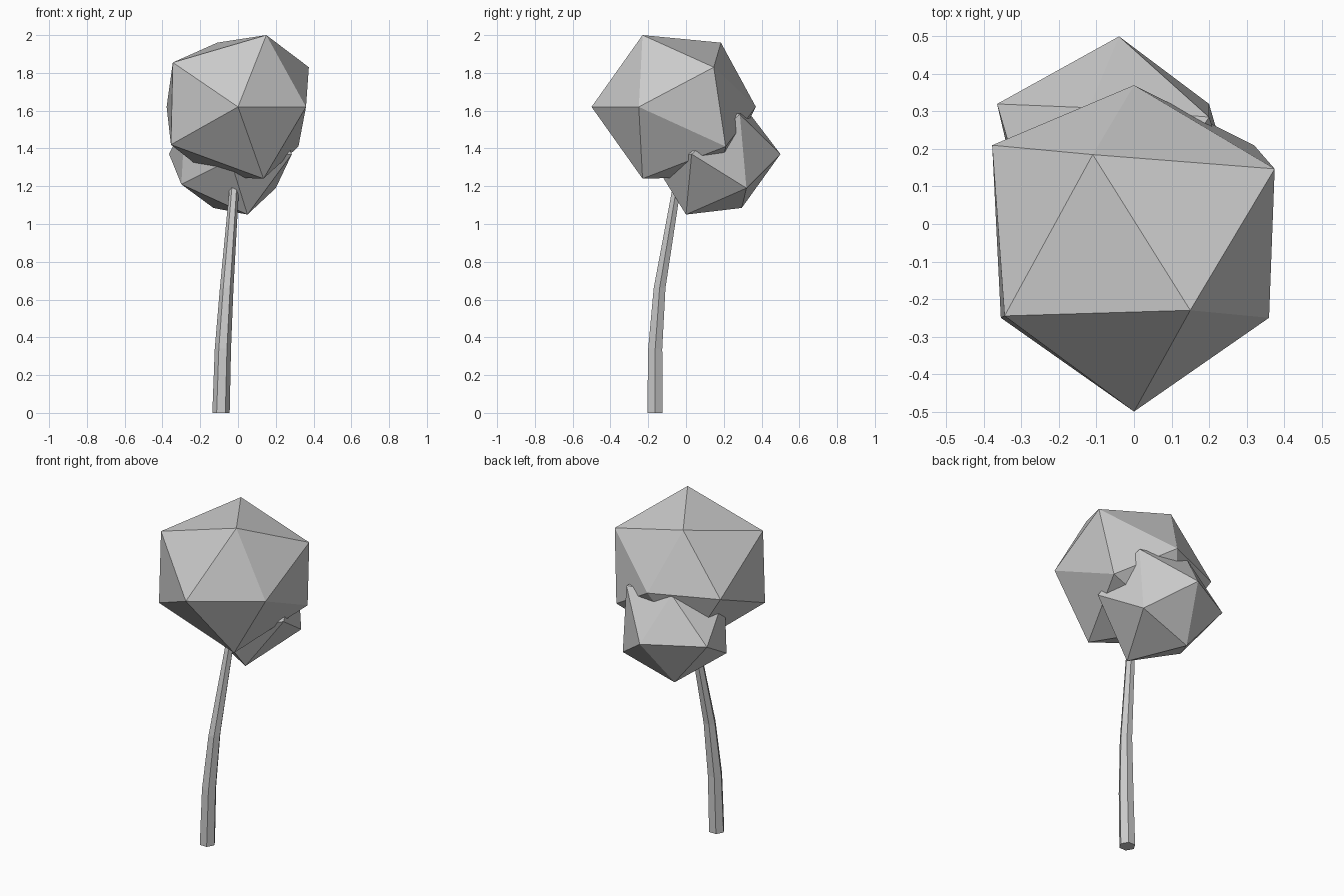
import bpy
import bmesh
from math import cos, sin, tau

cube = bpy.data.objects.get("Cube")
if cube:
    bpy.data.objects.remove(cube, do_unlink=True)

grey = bpy.data.materials.new("plain_grey")
grey.use_nodes = True
colour = (0.6, 0.6, 0.6, 1.0)
grey.diffuse_color = colour
grey.node_tree.nodes["Principled BSDF"].inputs["Base Color"].default_value = colour


def finish(name, bm):
    """Turn a bmesh into a flat-shaded object."""
    bmesh.ops.recalc_face_normals(bm, faces=bm.faces)
    mesh = bpy.data.meshes.new(name)
    bm.to_mesh(mesh)
    bm.free()
    mesh.materials.append(grey)
    obj = bpy.data.objects.new(name, mesh)
    bpy.context.collection.objects.link(obj)
    return obj


def foliage(name, corners):
    """Uneven twenty-sided clump spanned by its twelve corners."""
    bm = bmesh.new()
    for corner in corners:
        bm.verts.new(corner)
    bmesh.ops.convex_hull(bm, input=bm.verts)
    return finish(name, bm)


def trunk(name, path, sides=6):
    """Tapered, bent prism through (x, y, z, radius) stations."""
    bm = bmesh.new()
    rings = [[bm.verts.new((x + r * cos(tau * i / sides),
                            y + r * sin(tau * i / sides), z))
              for i in range(sides)] for x, y, z, r in path]
    for low, high in zip(rings, rings[1:]):
        for i in range(sides):
            j = (i + 1) % sides
            bm.faces.new((low[i], low[j], high[j], high[i]))
    bm.faces.new(rings[0][::-1])
    bm.faces.new(rings[-1])
    return finish(name, bm)


# Large upper clump: front tip, front ring, back ring, back tip
foliage("large_foliage", [
    (0, -0.5, 1.62),
    (0.15, -0.23, 2.0), (-0.345, -0.245, 1.855), (-0.355, -0.25, 1.42),
    (0.135, -0.23, 1.24), (0.36, -0.25, 1.62),
    (0.375, 0.147, 1.83), (-0.11, 0.185, 1.96), (-0.378, 0.21, 1.62),
    (-0.14, 0.18, 1.25), (0.32, 0.21, 1.41),
    (0, 0.37, 1.62),
])

# Small lower clump at the back
foliage("small_foliage", [
    (-0.04, 0.5, 1.37),
    (0.2, 0.32, 1.19), (-0.13, 0.295, 1.085), (-0.365, 0.32, 1.37),
    (-0.12, 0.31, 1.62), (0.2, 0.285, 1.58),
    (0.05, 0, 1.05), (-0.3, 0.04, 1.21), (-0.28, 0.03, 1.55),
    (0.05, 0.055, 1.65), (0.285, 0.03, 1.37),
    (-0.04, -0.18, 1.34),
])

# Bent trunk running up into the foliage
trunk("trunk", [
    (-0.09, -0.165, 0, 0.046),
    (-0.08, -0.163, 0.34, 0.043),
    (-0.06, -0.14, 0.66, 0.036),
    (-0.02, -0.05, 1.19, 0.025),
    (-0.012, -0.035, 1.28, 0.024),
])
